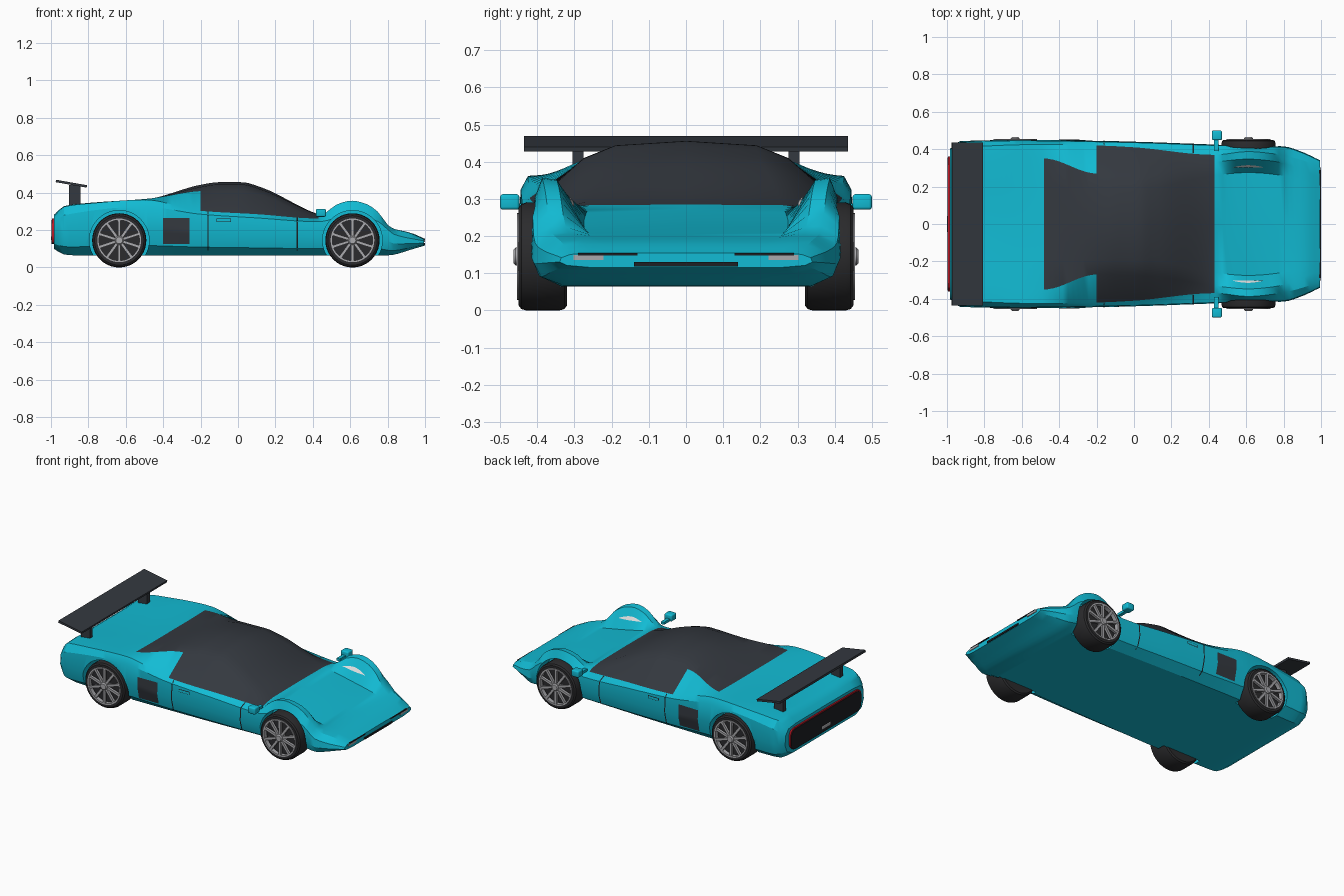
import bpy, bmesh, math
from mathutils import Vector, Matrix

if "Cube" in bpy.data.objects:
    bpy.data.objects.remove(bpy.data.objects["Cube"])


def material(name, rgb):
    m = bpy.data.materials.new(name)
    m.diffuse_color = (*rgb, 1)
    m.use_nodes = True
    m.node_tree.nodes["Principled BSDF"].inputs["Base Color"].default_value = m.diffuse_color
    return m


TEAL = material("teal paint", (0.006, 0.50, 0.66))
GLASS = material("dark glass", (0.034, 0.040, 0.050))
TYRE = material("tyre rubber", (0.024, 0.024, 0.026))
BLACK = material("black trim", (0.012, 0.014, 0.017))
SILVER = material("silver metal", (0.40, 0.40, 0.42))
RED = material("red lamp", (0.50, 0.01, 0.02))
WHITE = material("white slot", (0.9, 0.92, 0.92))


def finish(name, bm, mats, angle=30, recalc=True):
    if recalc:
        bmesh.ops.recalc_face_normals(bm, faces=bm.faces)
    me = bpy.data.meshes.new(name)
    bm.to_mesh(me)
    bm.free()
    for m in mats:
        me.materials.append(m)
    ob = bpy.data.objects.new(name, me)
    bpy.context.collection.objects.link(ob)
    smooth(ob, angle)
    return ob


def smooth(ob, angle):
    bpy.ops.object.select_all(action='DESELECT')
    bpy.context.view_layer.objects.active = ob
    ob.select_set(True)
    bpy.ops.object.shade_smooth_by_angle(angle=math.radians(angle))


def box(name, c, size, mat, bevel=0, axis=None, tilt=0):
    bm = bmesh.new()
    bmesh.ops.create_cube(bm, size=1)
    bmesh.ops.scale(bm, vec=size, verts=bm.verts)
    if bevel:
        es = [e for e in bm.edges if axis is None or
              abs((e.verts[0].co - e.verts[1].co)[axis]) > 1e-6]
        bmesh.ops.bevel(bm, geom=es, offset=bevel, segments=3, profile=0.5, affect='EDGES')
    bmesh.ops.transform(bm, matrix=Matrix.Translation(c) @ Matrix.Rotation(tilt, 4, 'Y'), verts=bm.verts)
    return finish(name, bm, [mat])


def revolve(bm, prof, side, cx, cz, mat=0, n=40):
    # lathe (radius, y) points around the axle
    rings = []
    for r, y in prof:
        if r == 0:
            rings.append([bm.verts.new((cx, side * y, cz))] * n)
        else:
            rings.append([bm.verts.new((cx + r * math.cos(2 * math.pi * i / n), side * y,
                                        cz + r * math.sin(2 * math.pi * i / n))) for i in range(n)])
    for a, b in zip(rings, rings[1:]):
        for i in range(n):
            vs = list(dict.fromkeys([a[i], a[(i + 1) % n], b[(i + 1) % n], b[i]]))
            bm.faces.new(vs).material_index = mat


def curve(*k):
    # smooth curve through (x, value) pairs, flat at peaks
    d = [(b[1] - a[1]) / (b[0] - a[0]) for a, b in zip(k, k[1:])]
    t = [d[0]] + [0 if p * q <= 0 else 2 * p * q / (p + q) for p, q in zip(d, d[1:])] + [d[-1]]

    def f(x):
        x = min(max(x, k[0][0]), k[-1][0])
        i = next(j for j in range(len(d)) if x <= k[j + 1][0])
        h = k[i + 1][0] - k[i][0]
        s = (x - k[i][0]) / h
        return ((2*s**3 - 3*s*s + 1) * k[i][1] + (s**3 - 2*s*s + s) * h * t[i]
                + (3*s*s - 2*s**3) * k[i + 1][1] + (s**3 - s*s) * h * t[i + 1])
    return f


# Body rails along the length of the car
width = curve((-.985, .40), (-.93, .443), (-.6, .45), (0, .44), (.43, .425), (.8, .415), (.9, .385), (.995, .34))
floor = curve((-.985, .10), (-.93, .07), (-.88, .065), (.8, .065), (.94, .10), (.995, .116))
crown = curve((-.985, .28), (-.93, .322), (-.8, .337), (-.48, .366), (-.2, .442), (-.1, .456), (.02, .456),
              (.12, .43), (.43, .285), (.6, .245), (.8, .206), (.92, .186), (.995, .155))
belt_z = curve((-.985, .235), (-.93, .28), (-.5, .325), (-.2, .285), (.1, .265), (.43, .245), (.6, .28),
               (.74, .25), (.84, .175), (.995, .142))
edge_y = curve((-.985, .365), (-.9, .41), (-.5, .425), (-.2, .42), (0, .41), (.43, .37), (.61, .387),
               (.75, .375), (.85, .355), (.995, .31))
edge_z = curve((-.985, .27), (-.93, .325), (-.8, .342), (-.5, .362), (-.2, .303), (.1, .285), (.43, .262),
               (.48, .302), (.54, .342), (.61, .357), (.68, .342), (.74, .305), (.82, .212), (.92, .184), (.995, .151))
rail_y = curve((-.985, .29), (-.48, .35), (-.2, .27), (.1, .28), (.43, .33), (.61, .347), (.75, .335), (.995, .25))
rail_z = curve((-.985, .278), (-.93, .328), (-.8, .345), (-.48, .368), (-.2, .408), (0, .41), (.12, .388),
               (.43, .274), (.48, .298), (.54, .337), (.61, .351), (.68, .337), (.74, .30), (.82, .212), (.92, .186), (.995, .153))
inner_y = curve((-.985, .18), (-.2, .19), (.05, .19), (.43, .26), (.61, .275), (.85, .25), (.995, .18))
drop = curve((-.985, .001), (-.48, .0), (-.2, .012), (.1, .012), (.43, .002), (.61, .008), (.85, .001), (.995, .001))


def section(x):
    w, b, s = width(x), floor(x), belt_z(x)
    return [(0, b), (w - .08, b), (w - .02, b + .2 * (s - b)), (w, b + .55 * (s - b)), (w - .005, s),
            (edge_y(x), edge_z(x)), (rail_y(x), rail_z(x)), (inner_y(x), crown(x) - drop(x)), (0, crown(x))]


# Body shell with glass set by position
xs = sorted({round(-.985 + 1.98 * i / 72, 4) for i in range(73)} | {-.48, -.2, .43})
bm = bmesh.new()
rings = []
for x in xs:
    p = section(x)
    ring = p + [(-y, z) for y, z in p[7:0:-1]]
    rings.append([bm.verts.new((x, y, z)) for y, z in ring])
for i, (a, b) in enumerate(zip(rings, rings[1:])):
    mid = (xs[i] + xs[i + 1]) / 2
    for k in range(16):
        f = bm.faces.new((a[k], a[(k + 1) % 16], b[(k + 1) % 16], b[k]))
        j = min(k, 15 - k)
        f.material_index = int((-.2 < mid < .43 and j >= 5) or (-.48 < mid < -.2 and j >= 6))
bm.faces.new(rings[0])
bm.faces.new(rings[-1])
body = finish("body", bm, [TEAL, GLASS], 28)

# Wheel wells cut into the body
WHEELS = [("rear", -.635), ("front", .612)]
for end, cx in WHEELS:
    for s in (1, -1):
        bm = bmesh.new()
        revolve(bm, [(0, .325), (.16, .325), (.16, .6), (0, .6)], s, cx, .145, 0, 48)
        cutter = finish("well_cutter", bm, [TEAL])
        cutter.hide_render = True
        mod = body.modifiers.new("well", 'BOOLEAN')
        mod.operation, mod.solver, mod.object = 'DIFFERENCE', 'EXACT', cutter
        bpy.context.view_layer.objects.active = body
        bpy.ops.object.modifier_apply(modifier=mod.name)
        bpy.data.objects.remove(cutter)
smooth(body, 28)

# Wheels: tyre, rim ring, hub and spokes
for end, cx in WHEELS:
    for s in (1, -1):
        tag = end + ("_left" if s > 0 else "_right")
        bm = bmesh.new()
        revolve(bm, [(0, .425), (.11, .425), (.114, .45), (.132, .45), (.141, .443), (.145, .43),
                     (.145, .34), (.141, .327), (.132, .32), (0, .32)], s, cx, .145)
        finish(tag + "_tyre", bm, [TYRE])
        bm = bmesh.new()
        revolve(bm, [(.108, .43), (.108, .455), (.117, .455), (.117, .43), (.108, .43)], s, cx, .145)
        revolve(bm, [(0, .425), (.024, .425), (.024, .458), (.018, .464), (0, .464)], s, cx, .145, 0, 20)
        for i in range(10):
            m = (Matrix.Translation((cx, s * .446, .145)) @ Matrix.Rotation(i * math.pi / 5 + .31, 4, 'Y')
                 @ Matrix.Translation((.064, 0, 0)) @ Matrix.Diagonal((.094, .016, .015, 1)))
            bmesh.ops.create_cube(bm, size=1, matrix=m)
        finish(tag + "_rim", bm, [SILVER])


def sheet(name, rows, axis, sign, mat):
    bm = bmesh.new()
    v = [[bm.verts.new(p) for p in r] for r in rows]
    for a, b in zip(v, v[1:]):
        for i in range(len(a) - 1):
            f = bm.faces.new((a[i], a[i + 1], b[i + 1], b[i]))
            f.normal_update()
            if f.normal[axis] * sign < 0:
                f.normal_flip()
    finish(name, bm, [mat], recalc=False)


def side_y(x, z):
    p = section(x)
    for (y0, z0), (y1, z1) in zip(p[1:5], p[2:6]):
        if z <= z1:
            return y0 + (y1 - y0) * (z - z0) / (z1 - z0)
    return p[5][0]


def side_patch(name, x0, x1, z0, z1, mat, lift=.003):
    for s in (1, -1):
        rows = []
        for i in range(5):
            x = x0 + (x1 - x0) * i / 4
            zs = [z0 + (z1 - z0) * j / 10 for j in range(11)]
            rows.append([(x, s * (side_y(x, z) + lift), z) for z in zs])
        sheet(name + ("_left" if s > 0 else "_right"), rows, 1, s, mat)


# Side intakes, door seams and handles
side_patch("side_intake", -.40, -.26, .125, .265, GLASS, .004)
side_patch("door_rear_seam", -.164, -.157, .09, .298, BLACK)
side_patch("door_front_seam", .314, .321, .09, .268, BLACK)
side_patch("handle_recess", -.115, -.038, .243, .262, BLACK, .002)
side_patch("door_handle", -.112, -.041, .246, .259, TEAL, .004)

# Slots on the inner slope of the front fenders
for s in (1, -1):
    rows = []
    for i in range(13):
        x = .53 + .16 * i / 12
        p, q = Vector(section(x)[6]), Vector(section(x)[7])
        e = .08 * math.sin(math.pi * i / 12) + .01
        pts = [p.lerp(q, .5 - e), p.lerp(q, .5 + e)]
        rows.append([(x, s * (u.x - .003), u.y + .003) for u in pts])
    sheet("fender_slot" + ("_left" if s > 0 else "_right"), rows, 2, 1, WHITE)

# Rear wing on two struts
box("rear_wing", (-.891, 0, .448), (.168, .87, .013), GLASS, tilt=math.radians(10))
for s in (1, -1):
    tag = "_left" if s > 0 else "_right"
    box("wing_strut" + tag, (-.872, s * .29, .385), (.062, .03, .11), GLASS)
    # Mirrors
    box("mirror" + tag, (.443, s * .474, .292), (.054, .052, .042), TEAL, .008)
    box("mirror_stalk" + tag, (.44, s * .425, .28), (.022, .07, .016), TEAL)
    # Headlamps
    box("lamp_trim" + tag, (.989, s * .21, .151), (.02, .16, .007), BLACK)
    box("headlamp" + tag, (.988, s * .262, .142), (.022, .08, .013), SILVER)

# Nose intake
box("nose_intake", (.99, 0, .124), (.02, .28, .012), BLACK)

# Tail panel, red lamp surround and exhaust
box("tail_lamp", (-.988, 0, .195), (.014, .72, .132), RED, .04, 0)
box("tail_panel", (-.990, 0, .189), (.016, .71, .128), BLACK, .04, 0)
box("exhaust", (-.991, 0, .155), (.018, .09, .022), SILVER, .005)
